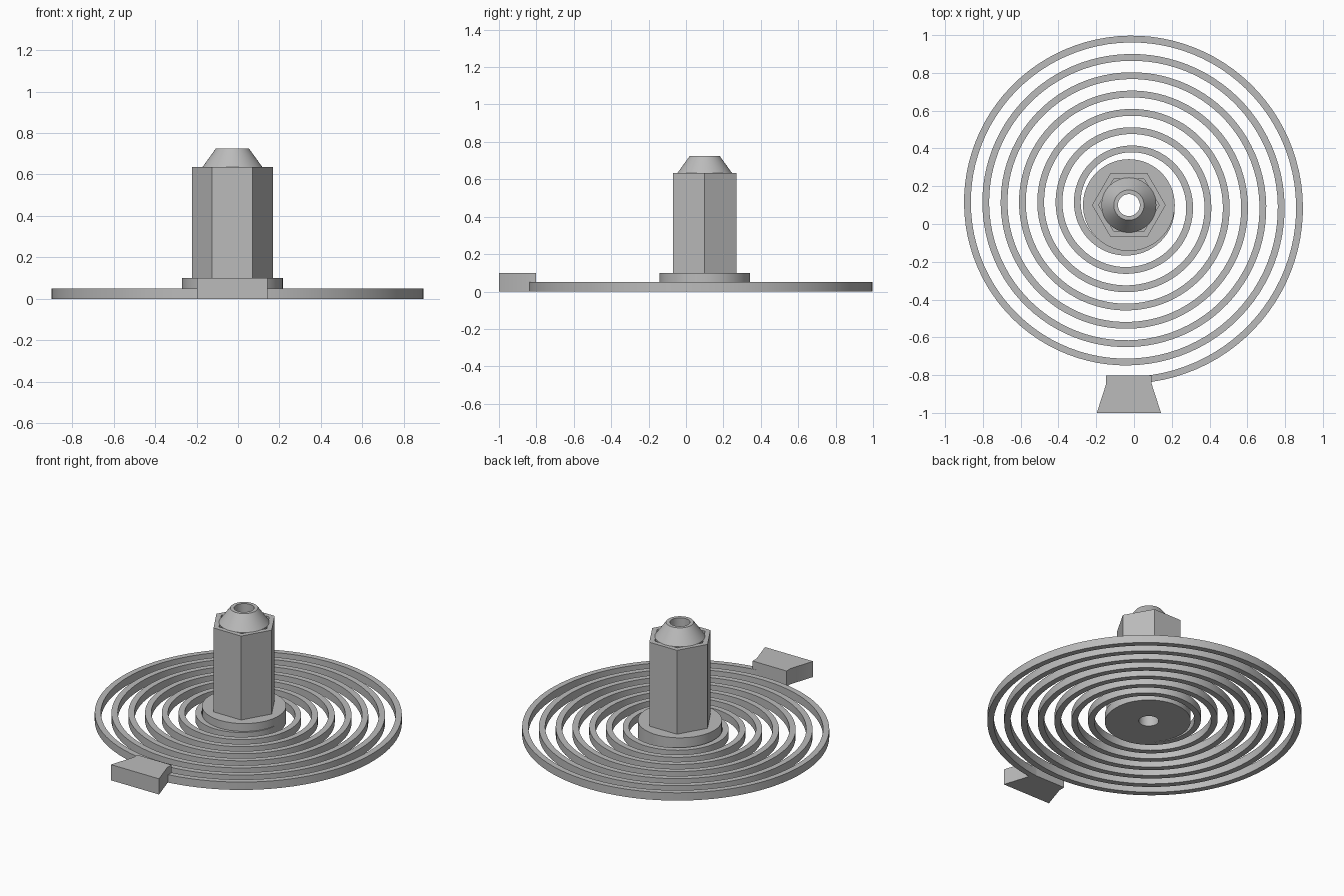
import bpy, bmesh, math

if "Cube" in bpy.data.objects:
    bpy.data.objects.remove(bpy.data.objects["Cube"], do_unlink=True)

CX, CY = -0.027, 0.1          # shared axis of the stem and the coil
BORE = 0.058

grey = bpy.data.materials.new("plain grey")
grey.use_nodes = True
GREY = (0.5, 0.5, 0.5, 1)
grey.diffuse_color = GREY
grey.node_tree.nodes["Principled BSDF"].inputs["Base Color"].default_value = GREY


def finish(name, bm):
    bmesh.ops.recalc_face_normals(bm, faces=bm.faces)
    mesh = bpy.data.meshes.new(name)
    bm.to_mesh(mesh)
    bm.free()
    mesh.materials.append(grey)
    obj = bpy.data.objects.new(name, mesh)
    bpy.context.collection.objects.link(obj)
    bpy.ops.object.select_all(action="DESELECT")
    obj.select_set(True)
    bpy.context.view_layer.objects.active = obj
    bpy.ops.object.shade_smooth_by_angle(angle=math.radians(30))
    return obj


def join_rings(bm, rings, closed):
    """Skin a row of equal loops; close the row or cap both ends."""
    count = len(rings[0])
    pairs = list(zip(rings, rings[1:]))
    if closed:
        pairs.append((rings[-1], rings[0]))
    else:
        bm.faces.new(rings[0])
        bm.faces.new(rings[-1])
    for a, b in pairs:
        for i in range(count):
            j = (i + 1) % count
            bm.faces.new((a[i], a[j], b[j], b[i]))


def loop_at(bm, angle, profile):
    return [bm.verts.new((CX + r * math.cos(angle), CY + r * math.sin(angle), z))
            for r, z in profile]


def lathe(name, profile, sides):
    bm = bmesh.new()
    rings = [loop_at(bm, math.tau * i / sides, profile) for i in range(sides)]
    join_rings(bm, rings, True)
    return finish(name, bm)


# Round flange, core and tapered tip with a bore through them
lathe("flange_and_tip", [(BORE, 0), (0.243, 0), (0.243, 0.1), (0.145, 0.1),
                         (0.145, 0.635), (0.08, 0.725), (BORE, 0.725)], 72)

# Hexagonal sleeve around the core
lathe("hex_body", [(0.16, 0.1), (0.195, 0.1), (0.195, 0.635), (0.16, 0.635)], 6)

# Flat spiral, widening clockwise from the flange to the tab
PITCH, WIDTH, HEIGHT, STEPS = 0.097, 0.036, 0.05, 96
START, END = -6.75, 0.5       # turns, counted clockwise from the back
bm = bmesh.new()
rings = []
for i in range(int((END - START) * STEPS) + 1):
    turn = START + i / STEPS
    outer = 0.897 + PITCH * turn
    inner = outer - WIDTH
    rings.append(loop_at(bm, math.pi / 2 - math.tau * turn,
                         [(inner, 0), (outer, 0), (outer, HEIGHT), (inner, HEIGHT)]))
join_rings(bm, rings, False)
finish("spiral_spring", bm)

# Flared tab at the outer end of the spiral
half = [(0.12, -0.803), (0.12, -0.845), (0.17, -1.0)]
outline = half + [(-x, y) for x, y in reversed(half)]
bm = bmesh.new()
rings = [[bm.verts.new((CX + x, y, z)) for x, y in outline] for z in (0, 0.1)]
join_rings(bm, rings, False)
finish("end_tab", bm)
